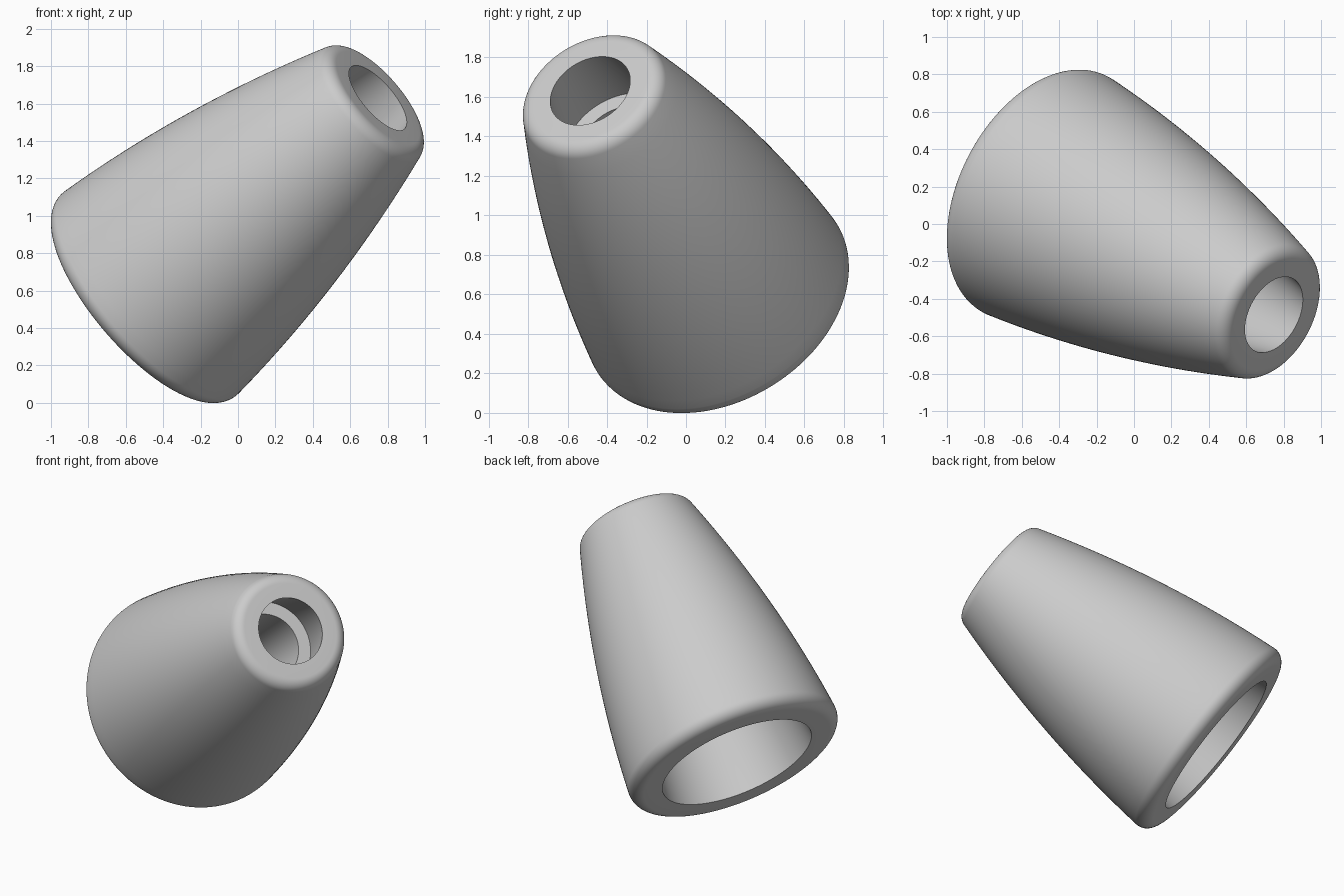
import bpy, bmesh, math
from mathutils import Vector, Matrix

cube = bpy.data.objects.get("Cube")
if cube:
    bpy.data.objects.remove(cube, do_unlink=True)

LENGTH, FILLET, SEGMENTS = 1.81, 0.08, 128
BASE = Vector((-0.527, 0.186, 0.535))
AXIS = Vector((0.705, -0.371, 0.606)).normalized()


def taper(start, end, bulge, h):
    # Radius of a gently bowed cone at height h
    t = h / LENGTH
    return start + (end - start) * t + 4 * bulge * t * (1 - t)


def outer(h):
    return taper(0.72, 0.372, 0.055, h)


def inner(h):
    return taper(0.51, 0.218, 0.02, h)


def fillet(h, first, last):
    # Rounded rim between an end face and the sloping wall
    slope = (outer(h + 0.01) - outer(h - 0.01)) / 0.02
    wall = math.atan(-slope)
    centre = outer(h) - FILLET / math.cos(wall)
    a = wall if first is None else first
    b = wall if last is None else last
    angles = [a + (b - a) * i / 10 for i in range(11)]
    return [(centre + FILLET * math.cos(q), h + FILLET * math.sin(q)) for q in angles]


# Closed cross-section: outer wall, bore, inner plug with its narrow passage
low, high = FILLET, LENGTH - FILLET
profile = fillet(low, -math.pi / 2, None)
profile += [(outer(h), h) for h in [low + (high - low) * i / 24 for i in range(1, 24)]]
profile += fillet(high, None, math.pi / 2)
ledge, floor, passage = LENGTH - 0.41, LENGTH - 1.0, 0.216
profile += [(inner(h), h) for h in [LENGTH - 0.41 * i / 6 for i in range(7)]]
profile += [(passage, ledge), (passage, floor)]
profile += [(inner(h), h) for h in [floor * (1 - i / 8) for i in range(9)]]

# Revolve the section
bm = bmesh.new()
verts = [bm.verts.new((r, 0, h)) for r, h in profile]
edges = [bm.edges.new((v, verts[(i + 1) % len(verts)])) for i, v in enumerate(verts)]
bmesh.ops.spin(bm, geom=verts + edges, cent=(0, 0, 0), axis=(0, 0, 1),
               angle=math.tau, steps=SEGMENTS)
bmesh.ops.remove_doubles(bm, verts=bm.verts, dist=0.0001)
bmesh.ops.recalc_face_normals(bm, faces=bm.faces)

# Tilt it into place
turn = Vector((0, 0, 1)).rotation_difference(AXIS).to_matrix().to_4x4()
bm.transform(Matrix.Translation(BASE) @ turn)
mesh = bpy.data.meshes.new("tapered_sleeve")
bm.to_mesh(mesh)
bm.free()

sleeve = bpy.data.objects.new("tapered_sleeve", mesh)
bpy.context.collection.objects.link(sleeve)

grey = bpy.data.materials.new("light grey")
grey.use_nodes = True
colour = (0.6, 0.6, 0.6, 1)
grey.diffuse_color = colour
grey.node_tree.nodes["Principled BSDF"].inputs["Base Color"].default_value = colour
mesh.materials.append(grey)

bpy.ops.object.select_all(action="DESELECT")
sleeve.select_set(True)
bpy.context.view_layer.objects.active = sleeve
bpy.ops.object.shade_smooth_by_angle(angle=math.radians(30))
